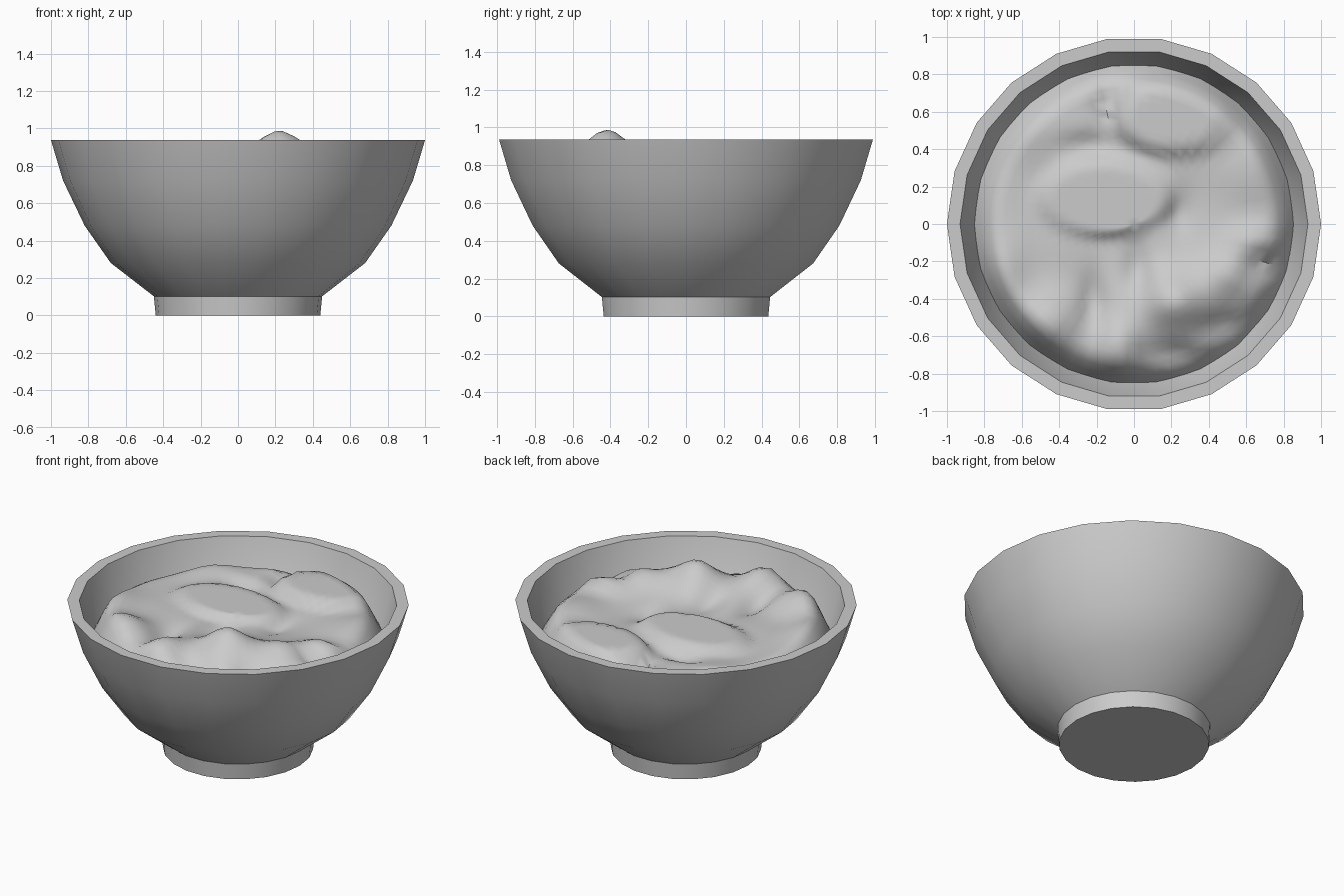
import bpy
from math import sin, cos, pi, exp, hypot, radians

if "Cube" in bpy.data.objects:
    bpy.data.objects.remove(bpy.data.objects["Cube"])

SIDES = 22


def make_object(name, verts, faces, angle):
    mesh = bpy.data.meshes.new(name)
    mesh.from_pydata(verts, [], faces)
    mesh.update()
    obj = bpy.data.objects.new(name, mesh)
    bpy.context.collection.objects.link(obj)
    bpy.ops.object.select_all(action='DESELECT')
    obj.select_set(True)
    bpy.context.view_layer.objects.active = obj
    bpy.ops.object.shade_smooth_by_angle(angle=radians(angle))
    return obj


def lathe(name, profile, sides=SIDES, angle=35):
    """Revolve an (r, z) profile around z, with flat caps on both ends."""
    verts = [(r * cos(2 * pi * i / sides), r * sin(2 * pi * i / sides), z)
             for r, z in profile for i in range(sides)]
    faces = []
    for k in range(len(profile) - 1):
        for i in range(sides):
            j = (i + 1) % sides
            faces.append((k * sides + i, k * sides + j,
                          (k + 1) * sides + j, (k + 1) * sides + i))
    last = (len(profile) - 1) * sides
    faces.append(tuple(reversed(range(sides))))
    faces.append(tuple(last + i for i in range(sides)))
    return make_object(name, verts, faces, angle)


# Bowl: foot, outer wall, rim and inner wall in one profile
lathe("bowl", [(0.44, 0), (0.45, 0.102), (0.68, 0.28), (0.82, 0.48),
               (0.935, 0.72), (1.0, 0.937), (0.93, 0.937), (0.865, 0.72),
               (0.755, 0.50), (0.62, 0.32), (0.40, 0.18)])

# Filling: lumps (x, y, height, radius x, radius y)
LUMPS = [
    (0.22, -0.41, 0.13, 0.22, 0.19), (0.22, -0.42, 0.035, 0.10, 0.10),
    (0.52, -0.26, 0.07, 0.14, 0.12), (-0.08, -0.65, 0.10, 0.12, 0.15),
    (-0.45, -0.52, 0.10, 0.18, 0.15), (-0.70, -0.25, 0.07, 0.14, 0.20),
    (0.66, -0.08, 0.07, 0.14, 0.08), (0.62, 0.35, 0.04, 0.16, 0.25),
    (-0.45, 0.50, 0.02, 0.20, 0.12), (0.02, -0.26, -0.05, 0.08, 0.14),
    (0.50, -0.55, -0.08, 0.14, 0.07), (0.25, -0.70, -0.06, 0.14, 0.06),
    (0.72, -0.22, -0.07, 0.12, 0.05), (-0.25, 0.42, -0.05, 0.14, 0.06),
    (-0.12, 0.64, -0.08, 0.06, 0.12), (0.24, 0.06, -0.04, 0.07, 0.12),
    (-0.22, -0.42, -0.05, 0.06, 0.15),
]
# Flat slices (x, y, height, radius x, radius y)
SLICES = [(-0.16, 0.14, 0.863, 0.36, 0.21), (0.22, 0.58, 0.885, 0.33, 0.21)]
RADIUS = 0.862


def fill_height(x, y):
    r = hypot(x, y) / RADIUS
    z = 0.825 + 0.008 * sin(11 * x + 4 * y) * cos(9 * y - 3 * x)
    for cx, cy, h, rx, ry in LUMPS:
        z += h * exp(-((x - cx) / rx) ** 2 - ((y - cy) / ry) ** 2)
    for cx, cy, h, rx, ry in SLICES:
        d = hypot((x - cx) / rx, (y - cy) / ry)
        t = min(1, max(0, (1.15 - d) / 0.35))
        t = t * t * (3 - 2 * t)
        z += (h - z) * t
    # Drop towards the bowl wall
    edge = min(1, max(0, (r - 0.86) / 0.14)) ** 1.5
    return z + (0.68 - z) * edge


RINGS, SEGS = 20, 66
verts = [(0, 0, fill_height(0, 0))]
for k in range(1, RINGS + 1):
    for i in range(SEGS):
        r, a = RADIUS * k / RINGS, 2 * pi * i / SEGS
        if k == RINGS:  # follow the faceted wall
            step = 2 * pi / SIDES
            r *= cos(step / 2) / cos((a % step) - step / 2)
        x, y = r * cos(a), r * sin(a)
        verts.append((x, y, fill_height(x, y)))
faces = [(0, 1 + i, 1 + (i + 1) % SEGS) for i in range(SEGS)]
for k in range(RINGS - 1):
    a, b = 1 + k * SEGS, 1 + (k + 1) * SEGS
    for i in range(SEGS):
        j = (i + 1) % SEGS
        faces.append((a + i, b + i, b + j, a + j))
make_object("filling", verts, faces, 60)
